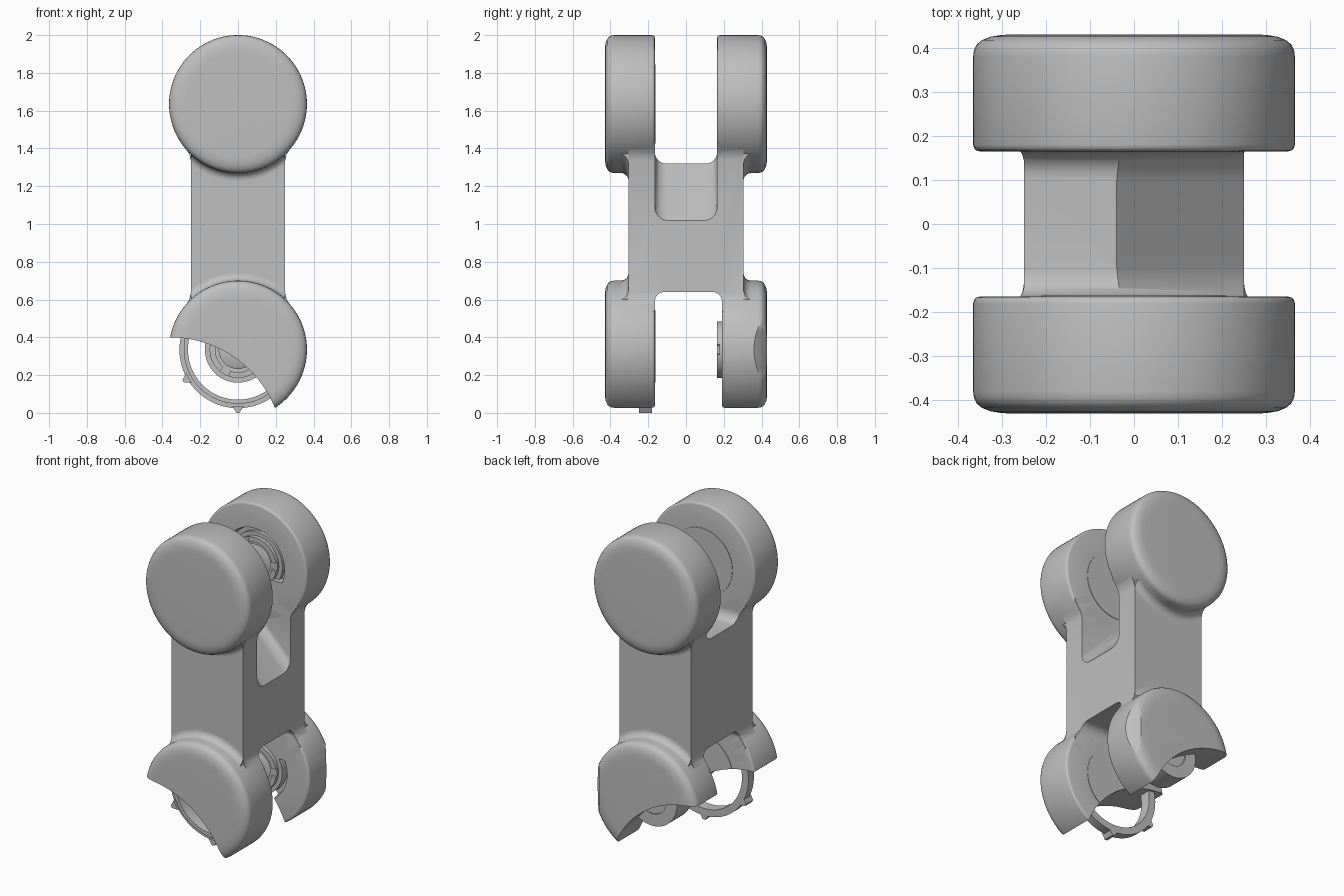
import bpy, bmesh
from math import sin, cos, pi, radians
from mathutils import Vector

cube = bpy.data.objects.get("Cube")
if cube:
    bpy.data.objects.remove(cube)

grey = bpy.data.materials.new("plain grey")
grey.use_nodes = True
colour = (0.52, 0.52, 0.52, 1)
grey.diffuse_color = colour
grey.node_tree.nodes["Principled BSDF"].inputs["Base Color"].default_value = colour

R, TOP, LOW = 0.365, 1.635, 0.335      # disc radius and pivot heights
INNER, LOW_INNER, OUTER = 0.165, 0.19, 0.43


def finish(name, bm):
    bmesh.ops.recalc_face_normals(bm, faces=bm.faces)
    mesh = bpy.data.meshes.new(name)
    bm.to_mesh(mesh)
    bm.free()
    mesh.materials.append(grey)
    obj = bpy.data.objects.new(name, mesh)
    bpy.context.collection.objects.link(obj)
    return obj


def smooth(obj, angle=35):
    for p in obj.data.polygons:
        p.use_smooth = True
    obj.data.set_sharp_from_angle(angle=radians(angle))
    return obj


def lathe(name, profile, z, side=1, closed=False, n=96):
    """Turn (radius, depth) points about the y axis at height z."""
    bm = bmesh.new()
    rings = [[bm.verts.new((r * cos(2 * pi * i / n), side * d, z + r * sin(2 * pi * i / n)))
              for i in range(n)] for r, d in profile]
    pairs = list(zip(rings, rings[1:]))
    if closed:
        pairs.append((rings[-1], rings[0]))
    else:
        bm.faces.new(rings[0])
        bm.faces.new(rings[-1])
    for a, b in pairs:
        for i in range(n):
            j = (i + 1) % n
            bm.faces.new((a[i], a[j], b[j], b[i]))
    return finish(name, bm)


def prism(name, points, lo, hi, axis):
    """Extrude a 2D outline along x (points y,z) or y (points x,z)."""
    place = (lambda u, v, w: (w, u, v)) if axis == "x" else (lambda u, v, w: (u, w, v))
    bm = bmesh.new()
    a, b = [[bm.verts.new(place(u, v, w)) for u, v in points] for w in (lo, hi)]
    bm.faces.new(a)
    bm.faces.new(b)
    for i in range(len(a)):
        j = (i + 1) % len(a)
        bm.faces.new((a[i], a[j], b[j], b[i]))
    return finish(name, bm)


def box(name, x, y, z):
    return prism(name, [(x[0], z[0]), (x[1], z[0]), (x[1], z[1]), (x[0], z[1])], y[0], y[1], "y")


def boolean(obj, cutter, operation="DIFFERENCE"):
    mod = obj.modifiers.new("cut", "BOOLEAN")
    mod.operation, mod.object, mod.solver = operation, cutter, "EXACT"
    graph = bpy.context.evaluated_depsgraph_get()
    mesh = bpy.data.meshes.new_from_object(obj.evaluated_get(graph))
    obj.modifiers.clear()
    obj.data = mesh
    bpy.data.objects.remove(cutter)


def channel(y0, y1, floor, end, r):
    """U-shaped outline with rounded floor corners; end is the open side."""
    s = 1 if end > floor else -1
    arc = [i * pi / 16 for i in range(9)]
    left = [(y0 + r - r * cos(t), floor + s * (r - r * sin(t))) for t in arc]
    right = [(y1 - r + r * cos(t), floor + s * (r - r * sin(t))) for t in reversed(arc)]
    return [(y0, end)] + left + right + [(y1, end)]


def clearance():
    """Round bite taken out of the lower discs."""
    n = 128
    pts = [(-0.36 + 0.6 * cos(2 * pi * i / n), -0.2 + 0.6 * sin(2 * pi * i / n)) for i in range(n)]
    return prism("clearance_cutter", pts, -1, 1, "y")


# Central block, flaring slightly where it meets the discs
half = [(0.25, 0.42), (0.278, 0.57), (0.258, 0.60), (0.25, 0.635)]
half = [(0.3, 0.42), (0.3, 0.54)] + half[1:]
half += [(x, TOP + LOW - z) for x, z in reversed(half)]
body = prism("body", half + [(-x, z) for x, z in reversed(half)], -0.305, 0.305, "y")
boolean(body, prism("top_slot", channel(-INNER, INNER, 1.32, 2.2, 0.06), -1, 1, "x"))
boolean(body, prism("low_slot", channel(-INNER, LOW_INNER, 0.64, -0.2, 0.05), -1, 1, "x"))
ramp = prism("ramp", channel(-INNER, INNER, 1.31, 2.2, 0.07), -0.4, 0.4, "x")
for v in ramp.data.vertices:
    v.co.z -= 1.04 * (v.co.x + 0.03)
boolean(body, ramp)
smooth(body)

# Rounded outer rim shared by all discs
rim = [(R, 0.38), (0.363, 0.395), (0.357, 0.407), (0.345, 0.417), (0.325, 0.425),
       (0.30, 0.429), (0.275, OUTER)]


def edge(d):
    return [(0.35, d), (0.358, d + 0.002), (0.363, d + 0.007), (R, d + 0.015)]


plate = [(0.21, INNER - 0.003), (0.21, INNER)]


def socket(d):
    return [(0.2, d + 0.05), (0.21, d)]


def hub(name, z, inner):
    """Stepped bearing hub with a split collar."""
    smooth(lathe(name, [(0.10, 0.34), (0.175, 0.34), (0.175, inner + 0.025), (0.15, inner + 0.025),
                        (0.15, inner + 0.012), (0.10, inner + 0.012)], z, 1, True))
    smooth(lathe(name + "_core", [(0.105, 0.33), (0.105, inner + 0.03), (0.09, inner + 0.02)], z))
    for k in range(3):
        arc = [radians(120 * k + 10 + 5 * i) for i in range(21)]
        pts = [(0.15 * cos(t), z + 0.15 * sin(t)) for t in arc]
        pts += [(0.12 * cos(t), z + 0.12 * sin(t)) for t in reversed(arc)]
        smooth(prism(f"{name}_collar_{k + 1}", pts, inner, inner + 0.03, "y"))


# Upper discs
smooth(lathe("upper_front_disc", plate + edge(INNER) + rim, TOP, -1))
smooth(lathe("upper_back_disc", socket(INNER) + edge(INNER) + rim, TOP))
hub("upper_hub", TOP, INNER + 0.003)

# Lower discs with the bite removed
low_front = lathe("lower_front_disc", plate + edge(INNER) + rim, LOW, -1)
boolean(low_front, clearance())
smooth(low_front)
low_back = lathe("lower_back_disc", socket(LOW_INNER) + edge(LOW_INNER) + rim, LOW)
boolean(low_back, clearance())
bm = bmesh.new()                       # slanted flat on the outer corner
bm.from_mesh(low_back.data)
cut = bmesh.ops.bisect_plane(bm, geom=bm.verts[:] + bm.edges[:] + bm.faces[:],
                             plane_co=Vector((R, 0.36, 0)), plane_no=Vector((0.07, 0.06, 0)),
                             clear_outer=True)
bmesh.ops.contextual_create(bm, geom=[e for e in cut["geom_cut"] if isinstance(e, bmesh.types.BMEdge)])
bm.to_mesh(low_back.data)
bm.free()
smooth(low_back)
hub("lower_hub", LOW, INNER)

# Exposed seal ring with small locating tabs
smooth(lathe("seal_ring", [(0.265, 0.18), (0.31, 0.18), (0.31, 0.235), (0.287, 0.235),
                           (0.287, 0.25), (0.265, 0.25)], LOW, -1, True))
for k, a in enumerate((-90, -150)):
    t = radians(a)
    pts = []
    for r, w in ((0.30, -0.03), (0.335, -0.008), (0.335, 0.008), (0.30, 0.03)):
        pts.append((r * cos(t) - w * sin(t), LOW + r * sin(t) + w * cos(t)))
    prism(f"ring_tab_{k + 1}", pts, -0.25, -0.18, "y")

# Concave fillets between block faces and discs
arc = [i * pi / 16 for i in range(9)]
flare = [(0.405, 0.25)] + [(0.405 - 0.04 * sin(t), 0.345 - 0.04 * cos(t)) for t in arc]
for z, level in ((TOP, "upper"), (LOW, "lower")):
    for side, face in ((-1, "front"), (1, "back")):
        fillet = lathe(f"{level}_{face}_fillet", flare, z, side)
        boolean(fillet, box("fillet_clip", (-0.25, 0.25), (-1, 1), (0.5, 1.47)), "INTERSECT")
        smooth(fillet)
